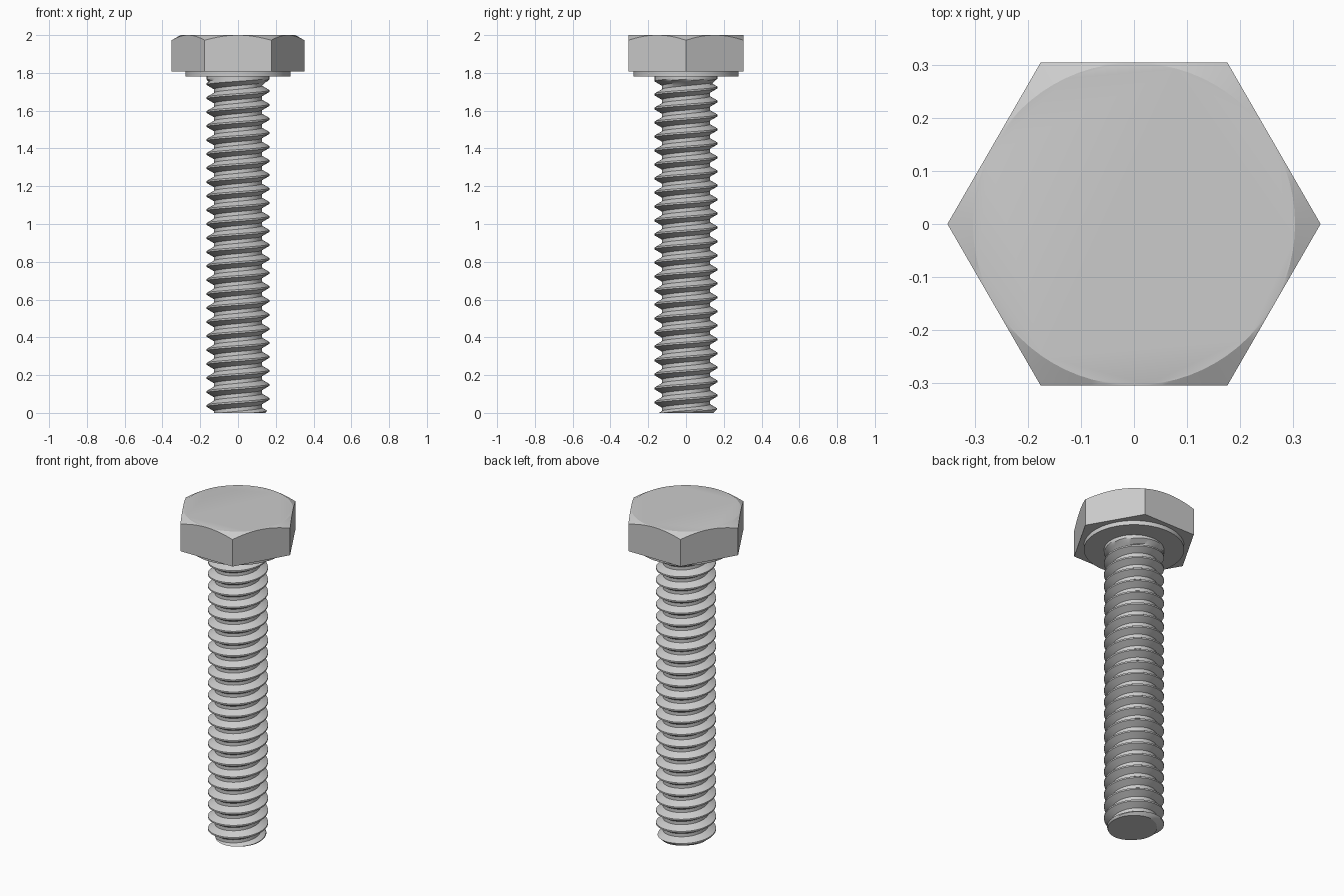
import bpy, bmesh, math

if "Cube" in bpy.data.objects:
    bpy.data.objects.remove(bpy.data.objects["Cube"])

TAU = 2 * math.pi
MAJOR, MINOR = 0.166, 0.127      # thread radii
PITCH = 0.0741
SHANK_TOP = 1.79
FLAT = 0.305                     # half the width across flats


def finish(name, bm, angle=25):
    bmesh.ops.remove_doubles(bm, verts=bm.verts, dist=1e-5)
    bmesh.ops.recalc_face_normals(bm, faces=bm.faces)
    mesh = bpy.data.meshes.new(name)
    bm.to_mesh(mesh)
    bm.free()
    obj = bpy.data.objects.new(name, mesh)
    bpy.context.collection.objects.link(obj)
    bpy.ops.object.select_all(action='DESELECT')
    obj.select_set(True)
    bpy.context.view_layer.objects.active = obj
    bpy.ops.object.shade_smooth_by_angle(angle=math.radians(angle))
    return obj


def skin(bm, rings):
    """Bridge closed rings of points and cap both ends."""
    rows = [[bm.verts.new(p) for p in ring] for ring in rings]
    n = len(rows[0])
    for a, b in zip(rows, rows[1:]):
        for i in range(n):
            j = (i + 1) % n
            bm.faces.new((a[i], a[j], b[j], b[i]))
    bm.faces.new(rows[0][::-1])
    bm.faces.new(rows[-1])


def ring(radius, z, n=72):
    return [(radius * math.cos(TAU * i / n), radius * math.sin(TAU * i / n), z)
            for i in range(n)]


# Hexagonal head, its top corners cut by a 30 degree cone
def hex_radius(i, n=72):
    a = (TAU * i / n) % (math.pi / 3) - math.pi / 6
    return FLAT / math.cos(a)


lower, edge = [], []
for i, (c, s, _) in enumerate(ring(1, 0)):
    r = hex_radius(i)
    lower.append((r * c, r * s, 1.808))
    edge.append((r * c, r * s, 2 - (r - FLAT) * math.tan(math.pi / 6)))
bm = bmesh.new()
skin(bm, [lower, edge, ring(FLAT - 0.001, 2)])
finish("hex_head", bm)

# Round bearing face under the head
bm = bmesh.new()
skin(bm, [ring(0.278, 1.782), ring(0.278, 1.81)])
finish("washer_face", bm)


# Threaded shank: a helical grid trimmed flat at both ends
def thread_radius(z, turn):
    f = (z / PITCH - turn) % 1
    d = min(f, 1 - f)                               # distance from the crest
    t = min(max((d - 0.06) / 0.31, 0), 1)
    r = MAJOR + (MINOR - MAJOR) * t
    r = min(r, 0.145 + z)                           # end chamfer
    return max(r, MAJOR - max(0, 1.762 - z) * 1.7)  # plain neck


PROFILE = (0.06, 0.16, 0.27, 0.37, 0.63, 0.73, 0.84, 0.94)
SEGS = 64
TURNS = int(SHANK_TOP / PITCH) + 2
bm = bmesh.new()
columns = []
for i in range(SEGS + 1):
    turn = i / SEGS
    col = []
    for k in range(-2, TURNS):
        for f in PROFILE:
            z = min(max(PITCH * (k + f + turn), 0), SHANK_TOP)
            r = thread_radius(z, turn)
            col.append(bm.verts.new((r * math.cos(TAU * turn),
                                     r * math.sin(TAU * turn), z)))
    columns.append(col)
for a, b in zip(columns, columns[1:]):
    for k in range(len(a) - 1):
        bm.faces.new((a[k], b[k], b[k + 1], a[k + 1]))
bmesh.ops.remove_doubles(bm, verts=bm.verts, dist=1e-5)
bmesh.ops.holes_fill(bm, edges=[e for e in bm.edges if e.is_boundary], sides=0)
finish("threaded_shank", bm, 30)
